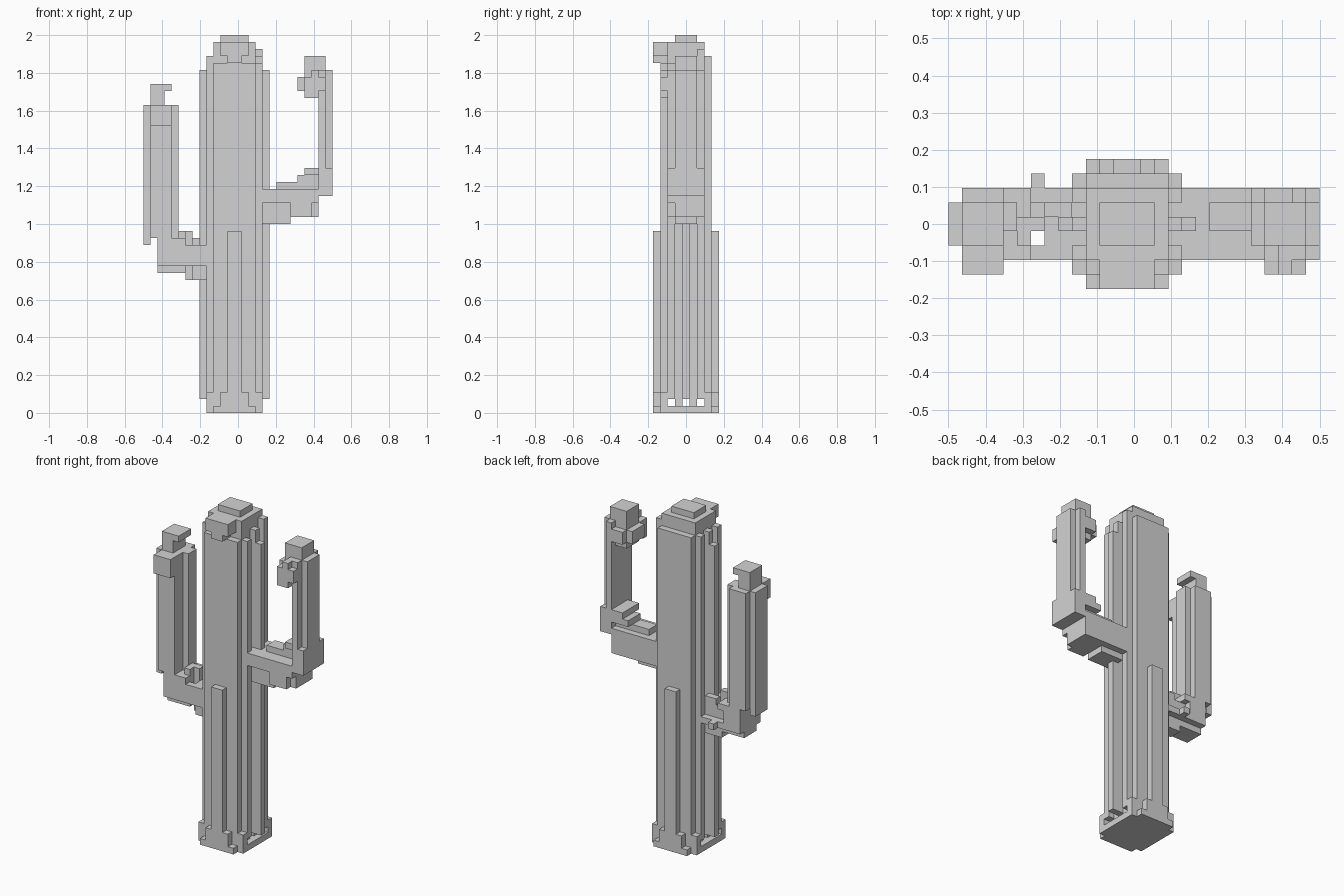
import bpy
import bmesh
from mathutils import Vector

SIZE = Vector((1 / 27, 0.35 / 9, 1 / 27))     # one block
ORIGIN = Vector((-0.5, -0.175, 0))
SIDES = [Vector(s) for s in ((1, 0, 0), (-1, 0, 0), (0, 1, 0), (0, -1, 0), (0, 0, 1), (0, 0, -1))]


def cells(x, y, z):
    """All block positions in a box of half-open ranges."""
    return {(i, j, k) for i in range(*x) for j in range(*y) for k in range(*z)}


def build(name, blocks, material):
    """Skin a set of blocks with only its outer faces."""
    bm = bmesh.new()
    for cell in blocks:
        middle = Vector(cell) + Vector((0.5, 0.5, 0.5))
        for side in SIDES:
            if tuple(int(c + s) for c, s in zip(cell, side)) in blocks:
                continue
            u = Vector((side.y, side.z, side.x))
            v = side.cross(u)
            corners = [middle + (side + u * a + v * b) / 2
                       for a, b in ((-1, -1), (1, -1), (1, 1), (-1, 1))]
            bm.faces.new([bm.verts.new(ORIGIN + c * SIZE) for c in corners])
    bmesh.ops.remove_doubles(bm, verts=bm.verts[:], dist=0.001)
    bmesh.ops.dissolve_limit(bm, angle_limit=0.01, verts=bm.verts[:], edges=bm.edges[:])
    mesh = bpy.data.meshes.new(name)
    bm.to_mesh(mesh)
    bm.free()
    mesh.materials.append(material)
    bpy.context.collection.objects.link(bpy.data.objects.new(name, mesh))


cube = bpy.data.objects.get("Cube")
if cube:
    bpy.data.objects.remove(cube)

grey = bpy.data.materials.new("plain grey")
grey.use_nodes = True
grey.diffuse_color = (0.65, 0.65, 0.65, 1)
grey.node_tree.nodes["Principled BSDF"].inputs["Base Color"].default_value = grey.diffuse_color

# Trunk core and stepped crown
trunk = cells(x=(10, 16), y=(1, 8), z=(0, 50))
trunk |= cells(x=(10, 16), y=(7, 8), z=(50, 51))
trunk |= cells(x=(10, 16), y=(2, 7), z=(50, 53))
trunk |= cells(x=(11, 15), y=(3, 6), z=(53, 54))

# Overhanging tuft on the front of the crown
trunk |= cells(x=(11, 15), y=(0, 2), z=(51, 53))
trunk |= cells(x=(12, 14), y=(0, 2), z=(50, 51))

# Three ribs on each side, the middle one deeper, with a slot through the foot below each
for rib, left_top in ((2, 50), (4, 51), (6, 52)):
    trunk |= cells(x=(9, 10), y=(rib, rib + 1), z=(2, 51))
    trunk |= cells(x=(16, 17), y=(rib, rib + 1), z=(2, left_top))
    trunk -= cells(x=(9, 17), y=(rib, rib + 1), z=(1, 2))
for edge in (8, 17):
    trunk |= cells(x=(edge, edge + 1), y=(4, 5), z=(2, 49))

# Front and back ribs above the stepped foot
trunk |= cells(x=(9, 17), y=(1, 8), z=(0, 1))
for face in (0, 8):
    trunk |= cells(x=(12, 14), y=(face, face + 1), z=(0, 26))
    trunk |= cells(x=(10, 16), y=(face, face + 1), z=(0, 1))
    trunk |= cells(x=(11, 15), y=(face, face + 1), z=(1, 3))
for corner in (9, 16):
    for face in (1, 7):
        trunk |= cells(x=(corner, corner + 1), y=(face, face + 1), z=(0, 3))
build("trunk", trunk, grey)

# Right arm: elbow with a low shelf at the back
elbow = cells(x=(2, 5), y=(2, 7), z=(21, 24))
elbow |= cells(x=(5, 10), y=(2, 6), z=(21, 24))
elbow |= cells(x=(5, 9), y=(6, 7), z=(21, 22))
elbow |= cells(x=(2, 10), y=(3, 6), z=(20, 21))
elbow |= cells(x=(6, 10), y=(3, 6), z=(19, 20))
elbow |= cells(x=(2, 6), y=(2, 7), z=(24, 25))
elbow |= cells(x=(5, 7), y=(3, 5), z=(24, 26))
elbow |= cells(x=(7, 9), y=(5, 6), z=(24, 25))
elbow |= cells(x=(6, 7), y=(7, 8), z=(21, 22))
elbow -= cells(x=(6, 7), y=(3, 4), z=(19, 26))
build("right_arm_elbow", elbow, grey)

# Right arm: upright column with side ribs
column = cells(x=(1, 4), y=(2, 7), z=(25, 44))
column |= cells(x=(0, 1), y=(3, 6), z=(24, 44))
column |= cells(x=(4, 5), y=(4, 6), z=(25, 44))
column |= cells(x=(1, 4), y=(1, 2), z=(41, 44))
build("right_arm_column", column, grey)

# Right arm: stepped tip
tip = cells(x=(1, 3), y=(3, 6), z=(44, 46))
tip |= cells(x=(1, 4), y=(3, 6), z=(46, 47))
build("right_arm_tip", tip, grey)

# Left arm: branch with a stepped underside and top
branch = cells(x=(16, 25), y=(2, 7), z=(30, 32))
branch |= cells(x=(16, 25), y=(3, 7), z=(28, 30))
branch |= cells(x=(17, 21), y=(3, 6), z=(27, 28))
branch |= cells(x=(21, 24), y=(2, 3), z=(28, 30))
branch |= cells(x=(19, 25), y=(4, 6), z=(32, 33))
branch |= cells(x=(22, 25), y=(4, 7), z=(33, 34))
branch |= cells(x=(23, 25), y=(3, 7), z=(34, 35))
build("left_arm_branch", branch, grey)

# Left arm: upright column with a stepped outer side
column = cells(x=(25, 26), y=(2, 7), z=(31, 49))
column |= cells(x=(26, 27), y=(2, 7), z=(31, 35))
column |= cells(x=(26, 27), y=(3, 6), z=(35, 49))
build("left_arm_column", column, grey)

# Left arm: head that overhangs inward and forward
head = cells(x=(23, 26), y=(3, 6), z=(48, 51))
head |= cells(x=(23, 25), y=(2, 7), z=(46, 48))
head |= cells(x=(23, 25), y=(3, 6), z=(45, 46))
head |= cells(x=(22, 23), y=(3, 6), z=(46, 48))
head |= cells(x=(23, 26), y=(1, 2), z=(46, 48))
head |= cells(x=(23, 25), y=(1, 2), z=(45, 46))
head |= cells(x=(24, 25), y=(1, 3), z=(48, 49))
build("left_arm_head", head, grey)
